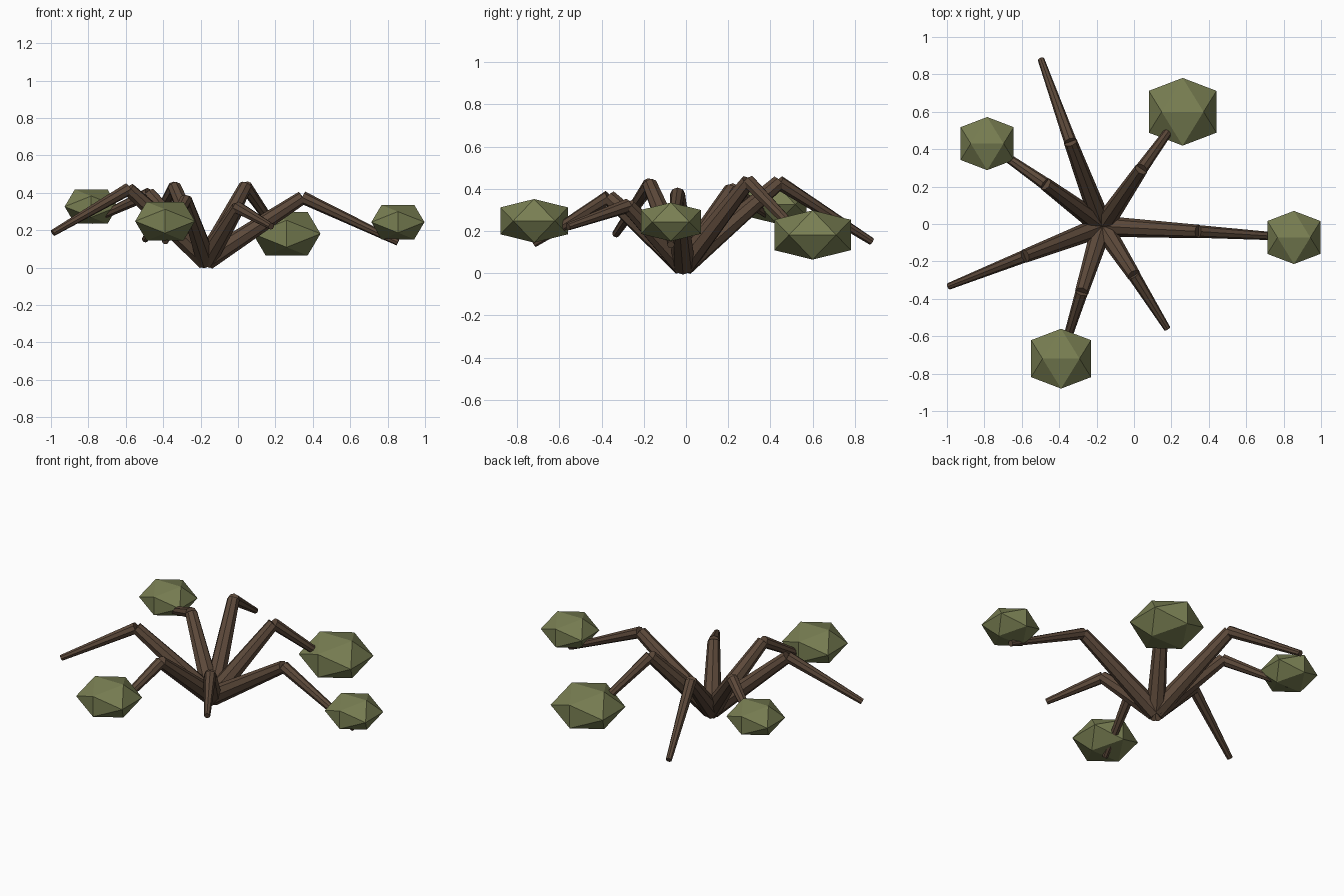
import bpy, bmesh
from mathutils import Vector, Matrix

if "Cube" in bpy.data.objects:
    bpy.data.objects.remove(bpy.data.objects["Cube"])


def material(name, rgb):
    m = bpy.data.materials.new(name)
    m.diffuse_color = (*rgb, 1)
    m.use_nodes = True
    m.node_tree.nodes["Principled BSDF"].inputs["Base Color"].default_value = m.diffuse_color
    return m


BARK = material("bark", (0.107, 0.066, 0.042))
LEAF = material("foliage", (0.19, 0.21, 0.085))


def finish(bm, name, mat):
    bmesh.ops.recalc_face_normals(bm, faces=bm.faces)
    me = bpy.data.meshes.new(name)
    bm.to_mesh(me)
    bm.free()
    me.materials.append(mat)
    ob = bpy.data.objects.new(name, me)
    bpy.context.collection.objects.link(ob)
    return ob


def limb(name, a, b, r1, r2):
    """Tapered eight-sided stick from a to b."""
    a, b = Vector(a), Vector(b)
    d = b - a
    mat = Matrix.Translation((a + b) / 2) @ d.to_track_quat('Z', 'Y').to_matrix().to_4x4()
    bm = bmesh.new()
    bmesh.ops.create_cone(bm, cap_ends=True, segments=8, radius1=r1, radius2=r2,
                          depth=d.length, matrix=mat)
    finish(bm, name, BARK)


def leaf_clump(name, centre, half):
    """Flattened icosahedron, edge-up orientation."""
    g = half / 1.618
    bm = bmesh.new()
    for s in (-1, 1):
        for t in (-1, 1):
            for p in ((s * half, t * g, 0), (s * g, 0, t * half), (0, s * half, t * g)):
                bm.verts.new((p[0], p[1], p[2] * 0.645))
    bmesh.ops.convex_hull(bm, input=bm.verts)
    finish(bm, name, LEAF).location = centre


ROOT = (-0.17, -0.012, 0.04)

# knee, tip, and optional foliage (height, half width) above the tip
branches = [
    ((0.345, -0.04, 0.375), (0.855, -0.072, 0.135), (0.243, 0.142)),
    ((0.04, 0.295, 0.435), (0.26, 0.60, 0.12), (0.181, 0.181)),
    ((-0.34, 0.44, 0.43), (-0.497, 0.88, 0.15), None),
    ((-0.475, 0.215, 0.395), (-0.785, 0.43, 0.25), (0.326, 0.142)),
    ((-0.585, -0.172, 0.42), (-0.99, -0.333, 0.185), None),
    ((-0.28, -0.365, 0.36), (-0.39, -0.72, 0.14), (0.248, 0.16)),
    ((0.0, -0.275, 0.32), (0.178, -0.56, 0.22), None),
]

# Branches: thick lower limb, thin drooping twig, foliage clump
for i, (knee, tip, clump) in enumerate(branches, 1):
    limb(f"lower_branch_{i}", ROOT, knee, 0.056, 0.036)
    limb(f"upper_twig_{i}", knee, tip, 0.034, 0.018)
    if clump:
        leaf_clump(f"leaf_clump_{i}", (tip[0], tip[1], clump[0]), clump[1])
